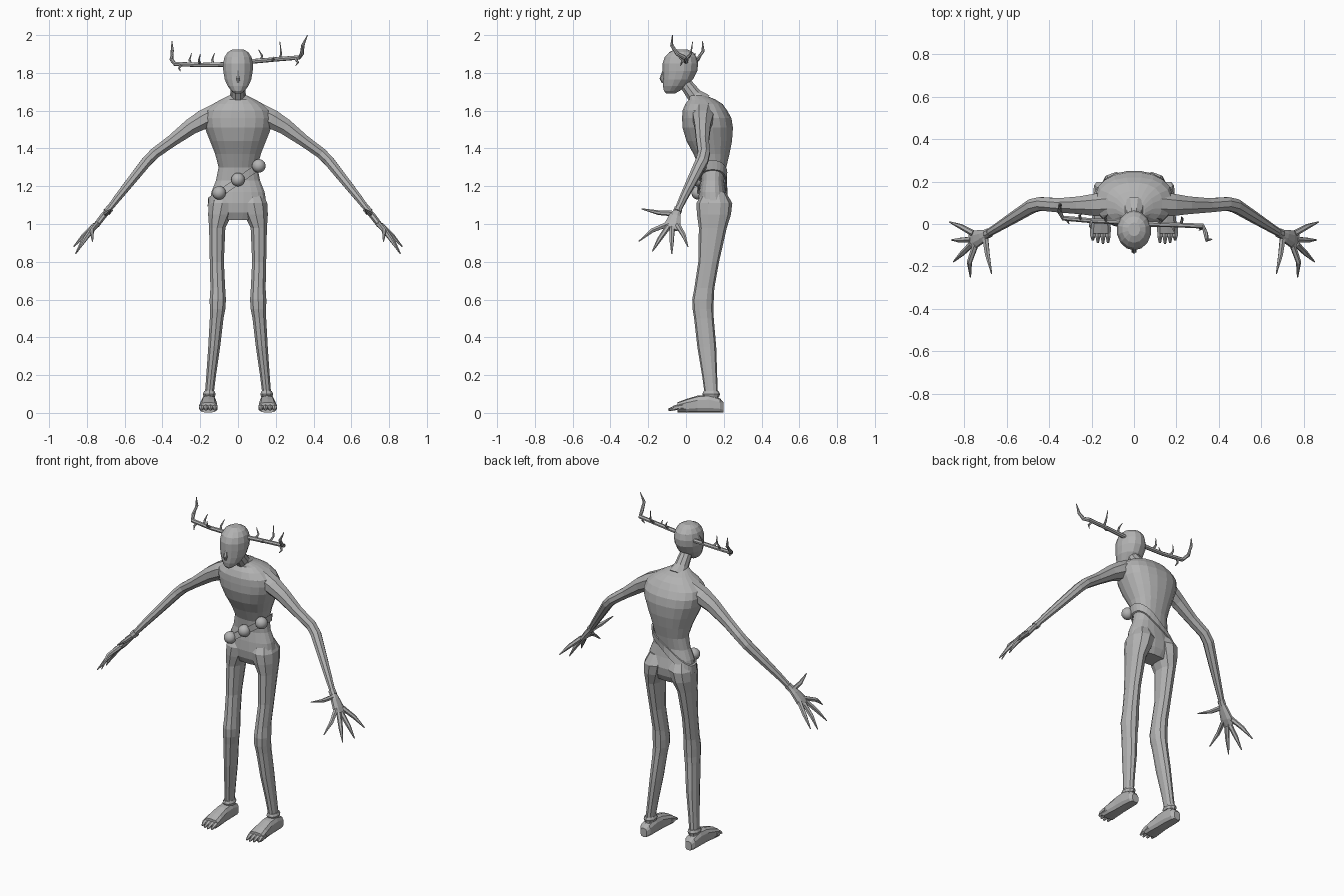
import bpy, bmesh, math
from mathutils import Vector

grey = bpy.data.materials.new("plain_grey")
grey.diffuse_color = (0.45, 0.45, 0.45, 1)


def finish(name, bm):
    bmesh.ops.recalc_face_normals(bm, faces=bm.faces)
    me = bpy.data.meshes.new(name)
    bm.to_mesh(me)
    bm.free()
    me.materials.append(grey)
    ob = bpy.data.objects.new(name, me)
    bpy.context.collection.objects.link(ob)
    return ob


def loft(name, rings, n=10, power=2.0):
    """Skin rings of (centre, u axis, v axis) with rounded cross-sections."""
    bm = bmesh.new()
    loops = []
    for c, u, v in rings:
        loop = []
        for i in range(n):
            a = 2 * math.pi * (i + 0.5) / n
            p, q = math.cos(a), math.sin(a)
            p = math.copysign(abs(p) ** (2 / power), p)
            q = math.copysign(abs(q) ** (2 / power), q)
            loop.append(bm.verts.new(c + u * p + v * q))
        loops.append(loop)
    for A, B in zip(loops, loops[1:]):
        for i in range(n):
            j = (i + 1) % n
            bm.faces.new((A[i], A[j], B[j], B[i]))
    bm.faces.new(loops[0])
    bm.faces.new(loops[-1])
    return finish(name, bm)


def stack(name, rows, n=12, power=2.0):
    """Horizontal rings given as (z, x, y, rx, ry)."""
    return loft(name, [(Vector((x, y, z)), Vector((rx, 0, 0)), Vector((0, ry, 0)))
                       for z, x, y, rx, ry in rows], n, power)


def tube(name, pts, radii, n=8, ref=(0, 1, 0)):
    """Tube along a path; a radius may be (along ref, across ref)."""
    pts = [Vector(p) for p in pts]
    rings = []
    for i, p in enumerate(pts):
        t = (pts[min(i + 1, len(pts) - 1)] - pts[max(i - 1, 0)]).normalized()
        u = Vector(ref)
        u = (u - t * u.dot(t)).normalized()
        r = radii[i]
        a, b = r if isinstance(r, tuple) else (r, r)
        rings.append((p, u * a, t.cross(u) * b))
    return loft(name, rings, n)


# Torso: hips, narrow waist, deep chest, hunched shoulders
torso = [(1.02, 0, .145, .10, .055), (1.06, 0, .145, .145, .075),
         (1.11, 0, .145, .152, .082), (1.17, 0, .14, .142, .072),
         (1.23, 0, .14, .118, .062), (1.30, 0, .142, .104, .072),
         (1.37, 0, .135, .122, .096), (1.44, 0, .123, .15, .122),
         (1.51, 0, .115, .178, .135), (1.56, 0, .11, .185, .132),
         (1.60, 0, .10, .175, .12), (1.635, 0, .095, .135, .10),
         (1.66, 0, .085, .09, .07), (1.68, 0, .06, .05, .045)]
stack("torso", torso, 20, 2.3)

# Neck leaning forward
tube("neck", [(0, .085, 1.64), (0, .045, 1.68), (0, .0, 1.74), (0, -.02, 1.78)],
     [.06, .042, .036, .034], 10)

# Head and face
stack("head", [(1.69, 0, -.082, .016, .022), (1.705, 0, -.075, .036, .042),
               (1.73, 0, -.06, .056, .062), (1.765, 0, -.043, .072, .08),
               (1.81, 0, -.032, .08, .092), (1.85, 0, -.03, .081, .094),
               (1.885, 0, -.028, .073, .084), (1.91, 0, -.026, .056, .062),
               (1.925, 0, -.025, .028, .032)], 14)
tube("nose", [(0, -.118, 1.81), (0, -.127, 1.77), (0, -.122, 1.748)],
     [.007, .013, .007], 6, (1, 0, 0))
tube("mouth", [(-.025, -.098, 1.722), (0, -.114, 1.728), (.025, -.098, 1.722)],
     [.004, .007, .004], 6, (0, 0, 1))

for s, side in ((-1, "left"), (1, "right")):
    def m(*pts):
        return [(s * x, y, z) for x, y, z in pts]

    # Arm with bony elbow and wrist
    tube(side + "_arm",
         m((.10, .095, 1.59), (.18, .09, 1.555), (.25, .088, 1.515), (.35, .088, 1.44),
           (.44, .095, 1.375), (.48, .085, 1.335), (.56, .035, 1.235), (.64, -.015, 1.135),
           (.69, -.045, 1.07)),
         [(.065, .06), (.056, .055), (.045, .046), (.036, .034), (.034, .031),
          (.035, .03), (.029, .026), (.022, .021), (.018, .016)])
    tube(side + "_wrist", m((.678, -.04, 1.083), (.695, -.047, 1.063)),
         [(.022, .022), (.023, .022)])
    tube(side + "_palm", m((.685, -.042, 1.075), (.715, -.058, 1.04), (.745, -.07, 1.0),
                           (.77, -.078, .97)),
         [(.017, .015), (.033, .018), (.044, .017), (.036, .011)])

    # Fingers: knuckle, bent middle, pointed tip
    for i, (a, b, c) in enumerate((
            ((.70, -.065, 1.055), (.69, -.145, 1.06), (.67, -.235, 1.08)),
            ((.745, -.095, 1.0), (.775, -.18, .965), (.77, -.25, .908)),
            ((.765, -.095, .985), (.81, -.14, .92), (.85, -.178, .855)),
            ((.765, -.073, .98), (.82, -.076, .91), (.86, -.075, .842)),
            ((.755, -.045, .995), (.815, -.012, .94), (.87, .01, .88)))):
        tube(f"{side}_finger_{i}", m(a, b, c), [.015, .0125, .003], 6, (.5 * s, .3, .6))

    # Leg with buttock, knee and thin shin
    stack(side + "_leg",
          [(z, s * x, y, rx, ry) for z, x, y, rx, ry in (
              (1.17, .075, .15, .055, .06), (1.11, .084, .15, .074, .095),
              (1.05, .095, .148, .066, .09), (.98, .11, .142, .045, .074),
              (.80, .112, .12, .039, .055), (.66, .107, .097, .041, .053),
              (.60, .107, .09, .045, .057), (.55, .108, .09, .043, .055),
              (.50, .113, .095, .038, .052), (.35, .126, .11, .033, .05),
              (.20, .142, .125, .027, .04), (.12, .15, .132, .025, .036),
              (.05, .155, .135, .028, .04))], 10, 2.2)
    stack(side + "_ankle", [(z, s * .152, .133, r, r + .011)
                            for z, r in ((.085, .031), (.10, .036), (.115, .029))], 10)

    # Foot lofted from heel to ball, then toes
    foot = [(.198, .045, .155, .022), (.18, .066, .155, .035), (.12, .085, .155, .039),
            (.06, .08, .155, .04), (.0, .062, .156, .046), (-.045, .045, .157, .049)]
    loft(side + "_foot", [(Vector((s * x, y, h / 2 + .006)), Vector((w, 0, 0)),
                           Vector((0, 0, h / 2 + .005))) for y, h, x, w in foot], 10, 3)
    for i, (x, tip) in enumerate(((.122, -.088), (.146, -.093), (.17, -.088), (.194, -.075))):
        tube(f"{side}_toe_{i}", m((x, -.015, .034), (x, -.055, .028), (x, tip, .016)),
             [.015, .014, .006], 6, (1, 0, 0))

# Antlers: beams twisted so one tip sweeps back and the other forward
antlers = {
    "left_antler": [
        ((-.06, .01, 1.845), (-.2, .016, 1.842), (-.335, .028, 1.848),
         (-.352, .06, 1.87), (-.348, .09, 1.915), (-.35, .088, 1.968)),
        ((-.13, .012, 1.845), (-.137, .03, 1.87), (-.124, .045, 1.905)),
        ((-.2, .016, 1.845), (-.207, -.01, 1.865), (-.2, -.02, 1.9)),
        ((-.25, .02, 1.845), (-.257, .04, 1.87), (-.245, .05, 1.905)),
        ((-.3, .025, 1.845), (-.312, .012, 1.825), (-.305, 0, 1.808))],
    "right_antler": [
        ((.06, 0, 1.86), (.2, -.004, 1.872), (.325, -.01, 1.882),
         (.338, -.045, 1.9), (.343, -.075, 1.945), (.368, -.072, 2.0)),
        ((.12, 0, 1.866), (.128, .02, 1.89), (.108, .028, 1.925)),
        ((.22, -.004, 1.873), (.228, .025, 1.9), (.222, .035, 1.965)),
        ((.18, -.003, 1.87), (.187, -.025, 1.872), (.19, -.04, 1.885)),
        ((.3, -.01, 1.88), (.318, -.022, 1.855), (.305, -.03, 1.838))]}
for name, (beam, *tines) in antlers.items():
    tube(name, beam, [.013, .012, .012, .011, .009, .002], 7, (.2, .7, .7))
    for i, t in enumerate(tines):
        tube(f"{name}_tine_{i}", t, [.008, .006, .0015], 6, (1, .2, 0))


# Slanted sash following the torso surface
def body(z):
    for a, b in zip(torso, torso[1:]):
        if a[0] <= z <= b[0]:
            f = (z - a[0]) / (b[0] - a[0])
            return [a[k] + f * (b[k] - a[k]) for k in (2, 3, 4)]


def slant(x):
    return 1.228 + .7 * x


bm = bmesh.new()
N = 28
rows = []
for dz, out in ((-.022, .003), (-.022, .011), (.022, .011), (.022, .003)):
    row = []
    for i in range(N):
        a = 2 * math.pi * i / N
        c, q = math.cos(a), math.sin(a)
        x = 0
        for _ in range(12):
            cy, rx, ry = body(slant(x) + dz)
            x = (x + (rx + out) * math.copysign(abs(c) ** .87, c)) / 2
        row.append(bm.verts.new((x, cy + (ry + out) * math.copysign(abs(q) ** .87, q),
                                 slant(x) + dz)))
    rows.append(row)
for k in range(4):
    A, B = rows[k], rows[(k + 1) % 4]
    for i in range(N):
        j = (i + 1) % N
        bm.faces.new((A[i], A[j], B[j], B[i]))
finish("sash", bm)

# Three round beads on the sash
for i, (x, y, z) in enumerate(((-.1, .065, 1.165), (0, .062, 1.235), (.11, .075, 1.308))):
    bm = bmesh.new()
    bmesh.ops.create_uvsphere(bm, u_segments=16, v_segments=10, radius=.036)
    bmesh.ops.translate(bm, verts=bm.verts, vec=(x, y, z))
    for f in bm.faces:
        f.smooth = True
    finish(f"bead_{i}", bm)
